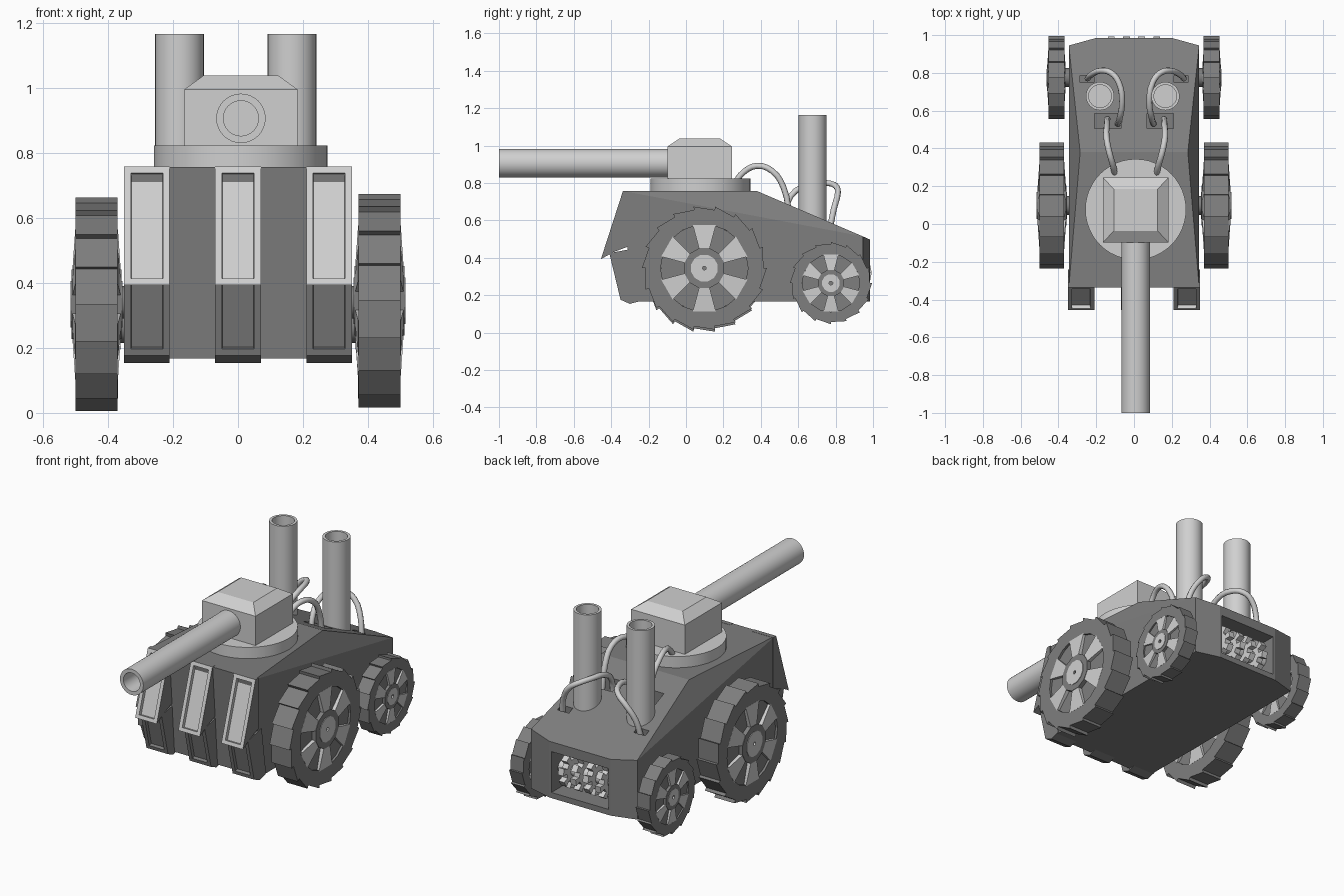
import bpy, bmesh, math
from mathutils import Matrix, Vector

if "Cube" in bpy.data.objects:
    bpy.data.objects.remove(bpy.data.objects["Cube"])


def material(name, v):
    m = bpy.data.materials.new(name)
    m.diffuse_color = (v, v, v, 1)
    m.use_nodes = True
    m.node_tree.nodes["Principled BSDF"].inputs["Base Color"].default_value = m.diffuse_color
    return m


DARK = material("dark grey", 0.21)
LIGHT = material("light grey", 0.63)


def finish(name, bm, mats, smooth=False):
    bmesh.ops.recalc_face_normals(bm, faces=bm.faces)
    me = bpy.data.meshes.new(name)
    bm.to_mesh(me)
    bm.free()
    for m in mats:
        me.materials.append(m)
    ob = bpy.data.objects.new(name, me)
    bpy.context.collection.objects.link(ob)
    if smooth:
        bpy.ops.object.select_all(action='DESELECT')
        ob.select_set(True)
        bpy.context.view_layer.objects.active = ob
        bpy.ops.object.shade_smooth_by_angle(angle=math.radians(35))
    return ob


def hull(name, pts, mat):
    bm = bmesh.new()
    vs = [bm.verts.new(p) for p in pts]
    bmesh.ops.convex_hull(bm, input=vs)
    bmesh.ops.dissolve_limit(bm, angle_limit=0.01, verts=bm.verts, edges=bm.edges)
    return finish(name, bm, [mat])


def lathe(name, profile, matrix, mat, steps=32):
    bm = bmesh.new()
    vs = [bm.verts.new((r, 0, h)) for r, h in profile]
    es = [bm.edges.new(p) for p in zip(vs, vs[1:])]
    bmesh.ops.spin(bm, geom=vs + es, cent=(0, 0, 0), axis=(0, 0, 1),
                   angle=2 * math.pi, steps=steps)
    bmesh.ops.remove_doubles(bm, verts=bm.verts, dist=1e-4)
    bm.transform(matrix)
    return finish(name, bm, [mat], True)


def tube(name, r, ri, length, depth, matrix):
    lathe(name, [(0, 0), (r, 0), (r, length), (ri, length),
                 (ri, length - depth), (0, length - depth)], matrix, LIGHT)


def sector(bm, c, a0, a1, r0, ra, rb, h0, h1, mat):
    """Wedge around the x axis: radius r0 to ra/rb, half width h0 inside, h1 outside."""
    v = []
    for s in (-1, 1):
        for a, r, h in ((a0, r0, h0), (a1, r0, h0), (a1, rb, h1), (a0, ra, h1)):
            v.append(bm.verts.new((c[0] + s * h, c[1] + r * math.cos(a), c[2] + r * math.sin(a))))
    for f in ((0, 1, 2, 3), (4, 5, 6, 7), (0, 1, 5, 4), (1, 2, 6, 5), (2, 3, 7, 6), (3, 0, 4, 7)):
        bm.faces.new([v[i] for i in f]).material_index = mat


def wheel(name, c, R, w, teeth):
    bm = bmesh.new()
    t = 2 * math.pi / teeth
    for i in range(teeth):      # stepped tread
        sector(bm, c, i * t, (i + 1) * t, R * .70, R * .945, R, w, w, 0)
    t = math.pi / 6
    for i in range(12):         # hub, dark web, light spokes and centre cap
        a, b = (i - .5) * t, (i + .5) * t
        sector(bm, c, a, b, .01, R * .33, R * .33, w * 1.18, w * 1.18, 0)
        sector(bm, c, a, b, .01, R * .22, R * .22, w * 1.23, w * 1.23, 1)
        sector(bm, c, a, b, R * .3, R * .72, R * .72, w * .8, w * .8, 0)
        if i % 2:
            sector(bm, c, a, b, R * .31, R * .715, R * .715, w * 1.15, w * 1.01, 1)
    finish(name, bm, [DARK, LIGHT])


def rib(name, x, pts, slot_mat):
    """Side profile pulled across x; its first edge is the front face with a sunk slot."""
    bm = bmesh.new()
    a = [bm.verts.new((x - .07, y, z)) for y, z in pts]
    b = [bm.verts.new((x + .07, y, z)) for y, z in pts]
    bm.faces.new(a)
    bm.faces.new(b)
    n = len(pts)
    sides = [bm.faces.new((a[i], a[(i + 1) % n], b[(i + 1) % n], b[i])) for i in range(n)]
    bmesh.ops.recalc_face_normals(bm, faces=bm.faces)
    front = sides[0]
    front.material_index = slot_mat
    bmesh.ops.inset_individual(bm, faces=[front], thickness=.03, depth=0)
    bmesh.ops.inset_individual(bm, faces=[front], thickness=.001, depth=-.02)
    finish(name, bm, [DARK, LIGHT])


# hull body: vertical sides with a leaning upper triangle, sloped rear deck
pts = []
for s in (-1, 1):
    pts += [(s * .345, -.335, .757), (s * .285, .38, .757), (s * .345, .945, .515),
            (s * .2, .985, .4975), (s * .345, -.29, .167), (s * .345, .945, .167),
            (s * .2, .985, .167)]
body = hull("body", pts, DARK)

# cut the engine bay and the hose openings
bm = bmesh.new()
boxes = [((0, .95, .32), (.37, .30, .24))]
for s in (-1, 1):
    boxes += [((s * .14, .545, .72), (.14, .08, .22)), ((s * .248, .768, .6), (.075, .036, .14))]
for loc, size in boxes:
    bmesh.ops.create_cube(bm, size=1, matrix=Matrix.Translation(loc) @ Matrix.Diagonal((*size, 1)))
cutter = finish("body_cutter", bm, [DARK])
cutter.hide_render = True
mod = body.modifiers.new("openings", 'BOOLEAN')
mod.operation = 'DIFFERENCE'
mod.solver = 'EXACT'
mod.object = cutter
bpy.ops.object.select_all(action='DESELECT')
body.select_set(True)
bpy.context.view_layer.objects.active = body
bpy.ops.object.modifier_apply(modifier=mod.name)
bpy.data.objects.remove(cutter)

# front armour ribs
for side, x in (("left", -.28), ("middle", 0), ("right", .28)):
    rib("upper_rib_" + side, x, [(-.337, .758), (-.455, .393), (-.39, .43), (-.31, .46), (-.31, .758)], 1)
    rib("lower_rib_" + side, x, [(-.41, .425), (-.35, .176), (-.30, .154), (-.24, .17), (-.28, .45)], 0)

# wheels and axles
for side, s, z in (("left", -1, .334), ("right", 1, .345)):
    wheel("big_wheel_" + side, (s * .435, .098, z), .334, .065, 18)
    wheel("small_wheel_" + side, (s * .411, .775, .265), .22, .042, 16)
for name, y, z in (("big_axle", .098, .34), ("small_axle", .775, .265)):
    lathe(name, [(0, -.40), (.05, -.40), (.05, .40), (0, .40)],
          Matrix.Translation((0, y, z)) @ Matrix.Rotation(math.pi / 2, 4, 'Y'), DARK, 12)

# turret
CX = .009
lathe("turret_ring", [(0, .75), (.267, .75), (.267, .823), (0, .823)],
      Matrix.Translation((CX, .077, 0)), LIGHT, 48)
pts = [(CX + sx * hx, .074 + sy * hy, z) for hx, hy, z in ((.174, .173, .815), (.174, .173, .995), (.116, .11, 1.037))
       for sx in (-1, 1) for sy in (-1, 1)]
hull("turret", pts, LIGHT)
tube("barrel", .076, .054, .95, .5,
     Matrix.Translation((CX, -.05, .906)) @ Matrix.Rotation(math.pi / 2, 4, 'X'))

# exhaust stacks
for side, x in (("left", -.18), ("right", .166)):
    tube("stack_" + side, .075, .06, .62, .5, Matrix.Translation((x, .677, .545)))

# hoses
FRONT = [(.11, .26, .80), (.12, .31, .86), (.14, .38, .892), (.155, .46, .865),
         (.153, .52, .78), (.15, .555, .62)]
REAR = [(.095, .53, .62), (.085, .56, .73), (.072, .65, .79), (.09, .75, .80), (.13, .80, .785),
        (.18, .812, .75), (.235, .79, .66), (.255, .77, .56)]
for side, s in (("left", -1), ("right", 1)):
    for part, path in (("front", FRONT), ("rear", REAR)):
        cu = bpy.data.curves.new("hose", 'CURVE')
        cu.dimensions = '3D'
        cu.bevel_depth = .016
        cu.bevel_resolution = 2
        cu.resolution_u = 3
        sp = cu.splines.new('BEZIER')
        sp.bezier_points.add(len(path) - 1)
        for p, (x, y, z) in zip(sp.bezier_points, path):
            p.co = (CX + s * x, y, z)
            p.handle_left_type = p.handle_right_type = 'AUTO'
        cu.materials.append(LIGHT)
        ob = bpy.data.objects.new(part + "_hose_" + side, cu)
        bpy.context.collection.objects.link(ob)

# engine gears on a shaft in the rear bay
for i, x in enumerate((-.12, -.04, .04, .12)):
    bm = bmesh.new()
    t = math.pi / 8
    for k in range(16):
        r = .103 if k % 2 else .068
        a = (k + (i % 2)) * t
        sector(bm, (x, .89, .32), a, a + t, .005, r, r, .018, .018, 0)
    finish("engine_gear_%d" % (i + 1), bm, [LIGHT])
lathe("engine_shaft", [(0, -.19), (.035, -.19), (.035, .19), (0, .19)],
      Matrix.Translation((0, .89, .32)) @ Matrix.Rotation(math.pi / 2, 4, 'Y'), LIGHT, 12)
